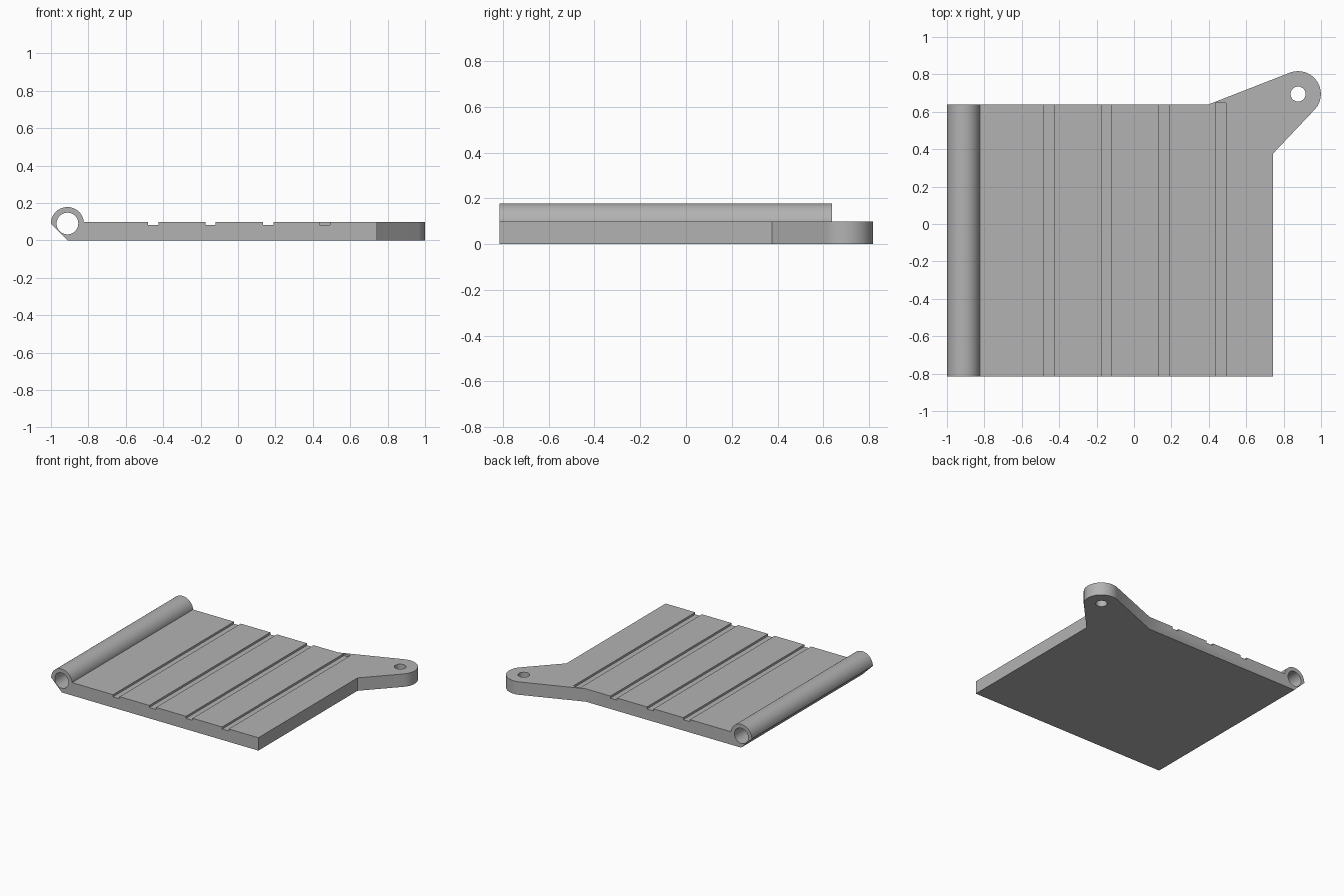
import bpy, bmesh
from math import sin, cos, pi, atan2, acos, hypot
from mathutils import Vector

cube = bpy.data.objects.get("Cube")
if cube:
    bpy.data.objects.remove(cube, do_unlink=True)

grey = bpy.data.materials.new("plain_grey")
grey.use_nodes = True
colour = (0.45, 0.45, 0.45, 1)
grey.diffuse_color = colour
grey.node_tree.nodes["Principled BSDF"].inputs["Base Color"].default_value = colour


def arc(cx, cy, r, start, end, steps):
    return [(cx + r * cos(start + (end - start) * i / steps),
             cy + r * sin(start + (end - start) * i / steps)) for i in range(steps + 1)]


def circle(cx, cy, r, steps=64):
    return arc(cx, cy, r, 0, 2 * pi, steps)[:-1]


def add_prism(bm, points, axis, low, high):
    """Extrude a flat outline along y (points are x, z) or z (points are x, y)."""
    place = (lambda a, b: (a, low, b)) if axis == "y" else (lambda a, b: (a, b, low))
    face = bm.faces.new([bm.verts.new(place(a, b)) for a, b in points])
    result = bmesh.ops.extrude_face_region(bm, geom=[face])
    shift = Vector((0, high - low, 0)) if axis == "y" else Vector((0, 0, high - low))
    bmesh.ops.translate(bm, vec=shift,
                        verts=[v for v in result["geom"] if isinstance(v, bmesh.types.BMVert)])


def make_object(name, prisms):
    bm = bmesh.new()
    for prism in prisms:
        add_prism(bm, *prism)
    bmesh.ops.recalc_face_normals(bm, faces=bm.faces)
    mesh = bpy.data.meshes.new(name)
    bm.to_mesh(mesh)
    bm.free()
    mesh.materials.append(grey)
    obj = bpy.data.objects.new(name, mesh)
    bpy.context.collection.objects.link(obj)
    return obj


def tangent_angle(px, py, cx, cy, r, side):
    """Angle on the circle where the line from an outside point touches it."""
    dx, dy = px - cx, py - cy
    return atan2(dy, dx) + side * acos(r / hypot(dx, dy))


front, back, top = -0.815, 0.638, 0.098
hinge_x, hinge_z, hinge_r = -0.912, 0.09, 0.088
ear_x, ear_y, ear_r = 0.877, 0.695, 0.122

# Side profile: flat plate with a hinge barrel rolled over its left edge
join = atan2(top - hinge_z, hinge_r)
profile = [(-0.91, 0), (1.1, 0), (1.1, top)] + arc(hinge_x, hinge_z, hinge_r, join, pi, 48)
plate = make_object("hinged_plate", [(profile, "y", -1, 1)])

# Plan outline: rectangle with a rounded ear at the back left corner
right_corner, back_corner = (0.742, 0.375), (0.395, back)
start = tangent_angle(*right_corner, ear_x, ear_y, ear_r, 1)
end = tangent_angle(*back_corner, ear_x, ear_y, ear_r, -1)
while end < start:
    end += 2 * pi
outline = ([(-1.1, front), (0.742, front), right_corner]
           + arc(ear_x, ear_y, ear_r, start, end, 48) + [back_corner, (-1.1, back)])
outline_cutter = make_object("outline_cutter", [(outline, "z", -0.1, 0.3)])

# Grooves, hinge bore and ear hole
cuts = [(circle(hinge_x, hinge_z, 0.058), "y", -1, 1),
        (circle(ear_x, ear_y, 0.04), "z", -0.1, 0.3)]
for x in (-0.452, -0.147, 0.161, 0.465):
    groove = [(x - 0.028, 0.082), (x + 0.028, 0.082), (x + 0.028, 0.2), (x - 0.028, 0.2)]
    cuts.append((groove, "y", -0.9, 0.647))
hole_cutter = make_object("hole_cutter", cuts)

for cutter, operation in ((outline_cutter, "INTERSECT"), (hole_cutter, "DIFFERENCE")):
    modifier = plate.modifiers.new(cutter.name, "BOOLEAN")
    modifier.object = cutter
    modifier.operation = operation
    modifier.solver = "EXACT"
    bpy.context.view_layer.objects.active = plate
    plate.select_set(True)
    bpy.ops.object.modifier_apply(modifier=modifier.name)
    bpy.data.objects.remove(cutter, do_unlink=True)

bpy.ops.object.select_all(action="DESELECT")
plate.select_set(True)
bpy.ops.object.shade_smooth_by_angle(angle=pi / 6)
